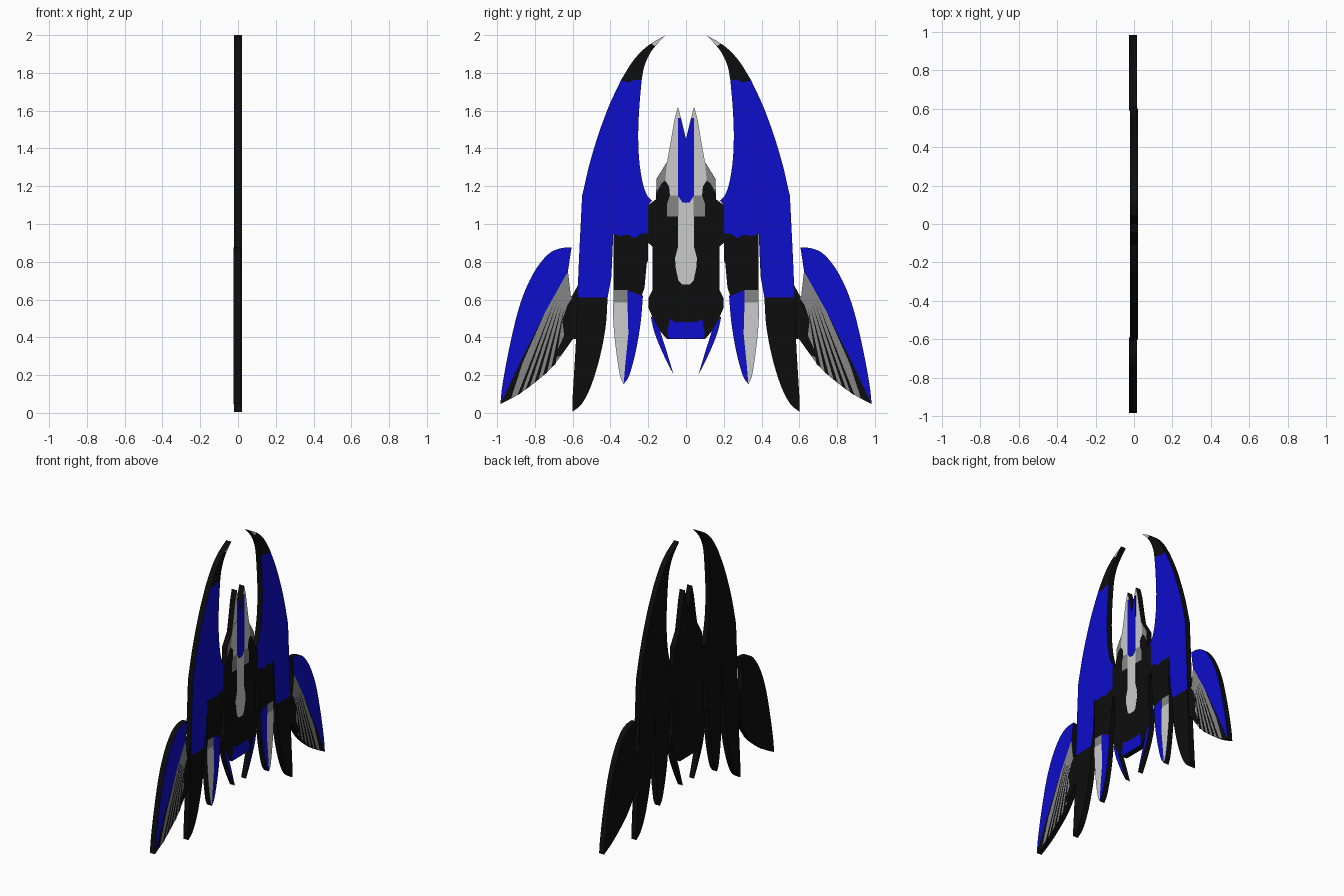
import bpy, bmesh
from mathutils import Vector


def material(name, rgb):
    m = bpy.data.materials.new(name)
    m.diffuse_color = (*rgb, 1)
    return m


BLACK = material("black", (0.004, 0.004, 0.004))
BLUE = material("blue", (0.004, 0.004, 0.6))
LIGHT = material("light grey", (0.6, 0.6, 0.6))
GREY = material("mid grey", (0.235, 0.235, 0.235))


def curve(*pts, n=4):
    """Smooth line through the (y, z) points."""
    p = [Vector(q) for q in pts]
    p = [2 * p[0] - p[1]] + p + [2 * p[-1] - p[-2]]
    out = []
    for a, b, c, d in zip(p, p[1:], p[2:], p[3:]):
        for i in range(n):
            t = i / n
            out.append(0.5 * (2 * b + (c - a) * t + (2 * a - 5 * b + 4 * c - d) * t * t
                              + (3 * b - a - 3 * c + d) * t ** 3))
    return [tuple(v) for v in out] + [tuple(p[-2])]


def full(half):
    """Close a half outline across the centre line."""
    return list(half) + [(-y, z) for y, z in reversed(half) if abs(y) > 1e-5]


def slab(name, pts, front, x0=-0.02, x1=0.02, mirror=True):
    """Extruded outline: black sides and back, coloured face towards +x."""
    clean = [p for i, p in enumerate(pts)
             if (Vector(p) - Vector(pts[i - 1])).length > 1e-4]
    bm = bmesh.new()
    f = bm.faces.new([bm.verts.new((x0, y, z)) for y, z in clean])
    ext = bmesh.ops.extrude_face_region(bm, geom=[f])
    bmesh.ops.translate(bm, vec=(x1 - x0, 0, 0),
                        verts=[g for g in ext["geom"] if isinstance(g, bmesh.types.BMVert)])
    bmesh.ops.recalc_face_normals(bm, faces=bm.faces)
    for f in bm.faces:
        f.material_index = 1 if f.normal.x > 0.9 else 0
    me = bpy.data.meshes.new(name)
    bm.to_mesh(me)
    bm.free()
    me.materials.append(BLACK)
    me.materials.append(front)
    ob = bpy.data.objects.new(name, me)
    bpy.context.collection.objects.link(ob)
    if mirror:
        mod = ob.modifiers.new("mirror", "MIRROR")
        mod.use_axis = (False, True, False)
        mod.use_mirror_merge = False
    return ob


def plate(name, pts, colour, mirror=True, x=0.02, t=0.001):
    return slab(name, pts, colour, x - 0.002, x + t, mirror)


# Main wings: blue panel with black hooked tip
wing_outer = curve((0.345, 1.76), (0.41, 1.62), (0.465, 1.47), (0.51, 1.32), (0.545, 1.17))
wing_inner = curve((0.18, 1.125), (0.205, 1.15), (0.23, 1.22), (0.248, 1.34),
                   (0.253, 1.48), (0.247, 1.62), (0.235, 1.76))
slab("main_wing", wing_outer
     + curve((0.55, 1.15), (0.56, 0.95), (0.568, 0.78), (0.575, 0.61))
     + [(0.415, 0.61), (0.395, 0.72), (0.385, 0.95), (0.35, 0.935), (0.31, 0.945),
        (0.27, 0.925), (0.235, 0.95), (0.2, 0.95), (0.2, 1.1)]
     + wing_inner + [(0.27, 1.765), (0.30, 1.75)], BLUE)
slab("wing_tip", curve((0.107, 2.0), (0.185, 1.955), (0.24, 1.91), (0.29, 1.85), (0.345, 1.76))
     + [(0.30, 1.75), (0.27, 1.765)]
     + curve((0.235, 1.76), (0.222, 1.83), (0.195, 1.895), (0.16, 1.945), (0.107, 2.0)), BLACK)
plate("wing_tip_glint", [(0.107, 2.0), (0.145, 1.977), (0.185, 1.955), (0.165, 1.942)], LIGHT)

# Black blades under the wings
slab("lower_blade", curve((0.415, 0.61), (0.425, 0.46), (0.455, 0.30), (0.50, 0.15),
                          (0.55, 0.05), (0.602, 0.005))
     + curve((0.602, 0.06), (0.592, 0.22), (0.582, 0.40), (0.575, 0.61)), BLACK)
slab("fin_strut", [(0.57, 0.68), (0.60, 0.625), (0.665, 0.53), (0.64, 0.40), (0.58, 0.39)],
     BLACK, -0.022, 0.012)

# Outer fins: blue leading half, grey feathered trailing half
split = [(0.625, 0.75), (0.745, 0.535), (0.877, 0.27), (0.983, 0.046)]
slab("outer_fin", curve((0.606, 0.876), (0.67, 0.87), (0.735, 0.835), (0.81, 0.735), (0.877, 0.58),
                        (0.93, 0.37), (0.97, 0.16), (0.983, 0.046)) + split[-2::-1],
     BLUE, -0.025, 0.015)
slab("fin_feathers", split + curve((0.983, 0.046), (0.90, 0.09), (0.82, 0.145),
                                   (0.72, 0.23), (0.65, 0.32), (0.59, 0.42))
     + [(0.60, 0.60), (0.61, 0.62)], GREY, -0.025, 0.015)
plate("fin_dark_border", [(0.745, 0.535), (0.877, 0.27), (0.983, 0.046), (0.925, 0.08),
                          (0.865, 0.265)], BLACK, x=0.015)
plate("fin_root_shade", [(0.575, 0.65), (0.628, 0.57), (0.655, 0.49), (0.645, 0.41), (0.70, 0.29),
                         (0.66, 0.305), (0.585, 0.41)], BLACK, x=0.015)
for i, (y, z) in enumerate([(0.70, 0.25), (0.745, 0.205), (0.79, 0.17), (0.835, 0.135), (0.88, 0.10)]):
    top = (0.645 + 0.012 * i, 0.56 + 0.01 * i)
    plate(f"feather_gap_{i + 1}", [top, (y - 0.009, z + 0.007), (y + 0.013, z - 0.008)],
          BLACK, x=0.015)

# Nacelles with two-tone fangs
slab("nacelle", [(0.2, 0.95), (0.235, 0.95), (0.27, 0.925), (0.31, 0.945), (0.35, 0.935),
                 (0.385, 0.95), (0.383, 0.65), (0.31, 0.65), (0.235, 0.62), (0.22, 0.66),
                 (0.208, 0.79), (0.2, 0.81)], BLACK)
slab("nacelle_collar", [(0.31, 0.65), (0.383, 0.65), (0.385, 0.585), (0.31, 0.585)], GREY)
slab("fang_light_half", [(0.31, 0.585)]
     + curve((0.386, 0.585), (0.384, 0.47), (0.37, 0.33), (0.35, 0.20), (0.33, 0.152))
     + [(0.322, 0.25), (0.305, 0.42)], LIGHT)
slab("fang_blue_half", [(0.31, 0.65), (0.31, 0.585), (0.305, 0.42), (0.322, 0.25)]
     + curve((0.33, 0.152), (0.30, 0.20), (0.265, 0.33), (0.24, 0.48), (0.228, 0.62)), BLUE)

# Fuselage
slab("fuselage", full([(0, 1.3), (0.1, 1.33), (0.155, 1.24), (0.16, 1.13), (0.2, 1.1), (0.2, 0.9),
                       (0.177, 0.88), (0.177, 0.65), (0.198, 0.61), (0.2, 0.56), (0.175, 0.50),
                       (0.135, 0.43), (0.1, 0.39), (0, 0.39)]), BLACK, mirror=False)
slab("nose", full([(0, 1.45), (0.026, 1.56), (0.043, 1.62), (0.062, 1.55), (0.08, 1.44),
                   (0.1, 1.33), (0, 1.3)]), LIGHT, mirror=False)
plate("nose_cheek", [(0.04, 1.4), (0.09, 1.37), (0.1, 1.33), (0.11, 1.23), (0.09, 1.2),
                     (0.085, 1.15), (0.04, 1.15)], LIGHT)
plate("shoulder_panel", [(0.1, 1.33), (0.152, 1.24), (0.158, 1.16), (0.13, 1.215), (0.11, 1.23)], GREY)
plate("collar_panel", [(0.04, 1.15), (0.085, 1.15), (0.1, 1.11), (0.1, 1.04), (0.04, 1.04)], GREY)
plate("spine", full([(0, 1.16), (0.042, 1.16), (0.042, 0.88), (0.058, 0.82), (0.055, 0.77),
                     (0.04, 0.70), (0.02, 0.68), (0, 0.68)]), LIGHT, False)
plate("canopy", full([(0, 1.45), (0.028, 1.56), (0.042, 1.56), (0.042, 1.15), (0.02, 1.115),
                      (0, 1.112)]), BLUE, False, t=0.002)

# Tail: blue exhaust panel and thin spikes
plate("tail_panel", full([(0, 0.48), (0.06, 0.48), (0.085, 0.50), (0.1, 0.42), (0.09, 0.392),
                          (0, 0.392)]), BLUE, False)
slab("tail_spike", curve((0.187, 0.51), (0.165, 0.42), (0.12, 0.31), (0.065, 0.2))
     + [(0.11, 0.35), (0.138, 0.435), (0.17, 0.50)], BLUE)
